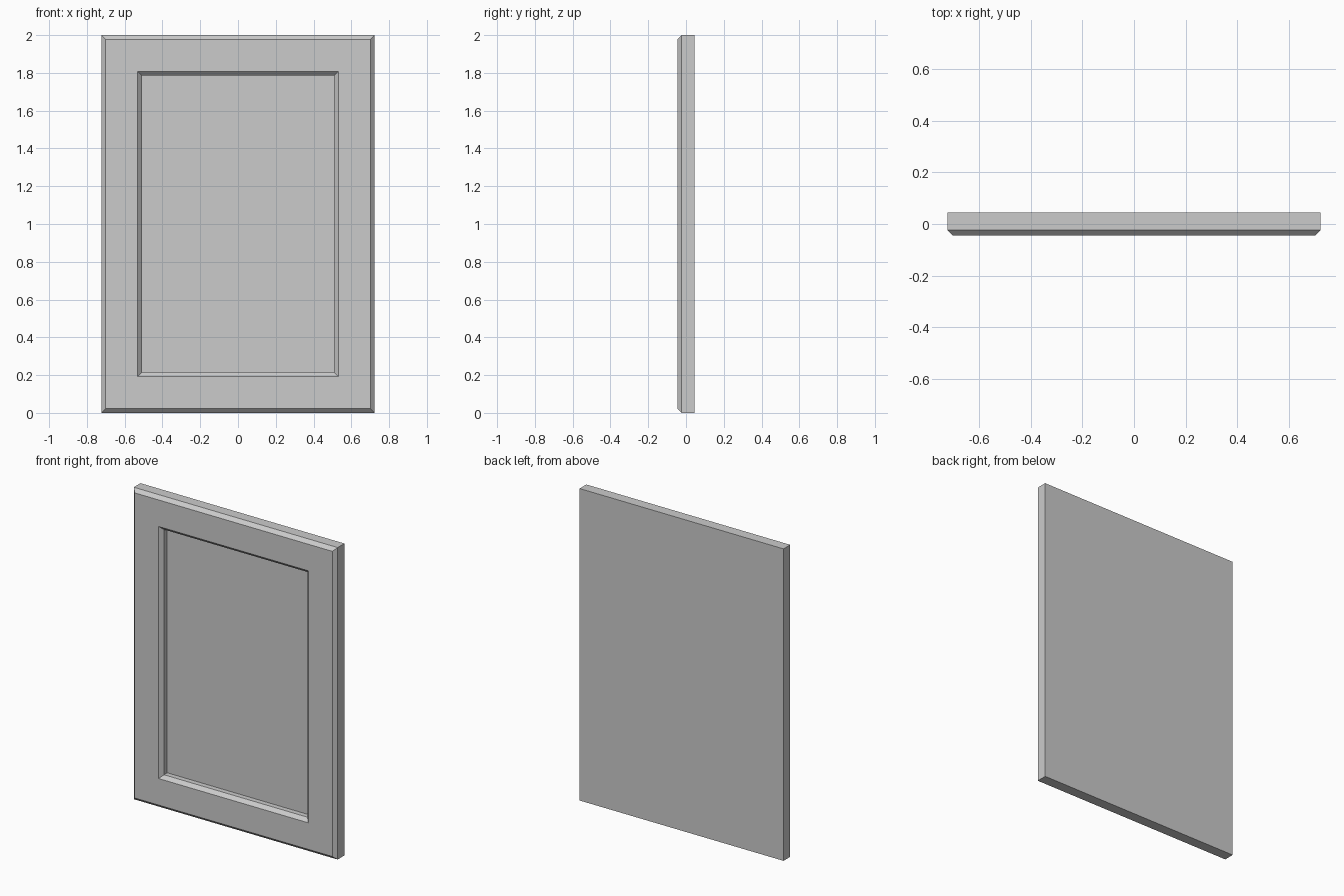
import bpy
import bmesh

cube = bpy.data.objects.get("Cube")
if cube:
    bpy.data.objects.remove(cube, do_unlink=True)

WIDTH, HEIGHT = 1.446, 2.0
FRONT, BACK = -0.045, 0.045
CHAMFER = 0.022        # bevel on the outer and inner front edges
RAIL = 0.195           # border from outer edge to recess
PANEL_Y = 0.01         # recessed panel plane

# Painted surface
paint = bpy.data.materials.new("light grey paint")
paint.use_nodes = True
color = (0.6, 0.6, 0.6, 1)
paint.diffuse_color = color
paint.node_tree.nodes["Principled BSDF"].inputs["Base Color"].default_value = color

bm = bmesh.new()


def ring(inset, y):
    """Rectangular loop set in from the door outline at depth y."""
    x, z = WIDTH / 2 - inset, HEIGHT / 2 - inset
    corners = ((-x, -z), (x, -z), (x, z), (-x, z))
    return [bm.verts.new((cx, y, HEIGHT / 2 + cz)) for cx, cz in corners]


# Nested loops from the back edge over the frame into the recess
profile = [
    (0, BACK),
    (0, FRONT + CHAMFER),
    (CHAMFER, FRONT),
    (RAIL - 0.003, FRONT),
    (RAIL + CHAMFER - 0.003, FRONT + CHAMFER),
    (RAIL + CHAMFER - 0.003, PANEL_Y),
]
rings = [ring(*p) for p in profile]
for a, b in zip(rings, rings[1:]):
    for i in range(4):
        j = (i + 1) % 4
        bm.faces.new((a[i], a[j], b[j], b[i]))
bm.faces.new(rings[0])     # back
bm.faces.new(rings[-1])    # centre panel
bmesh.ops.recalc_face_normals(bm, faces=bm.faces)

mesh = bpy.data.meshes.new("panel_door")
bm.to_mesh(mesh)
bm.free()
mesh.materials.append(paint)
door = bpy.data.objects.new("panel_door", mesh)
bpy.context.scene.collection.objects.link(door)
